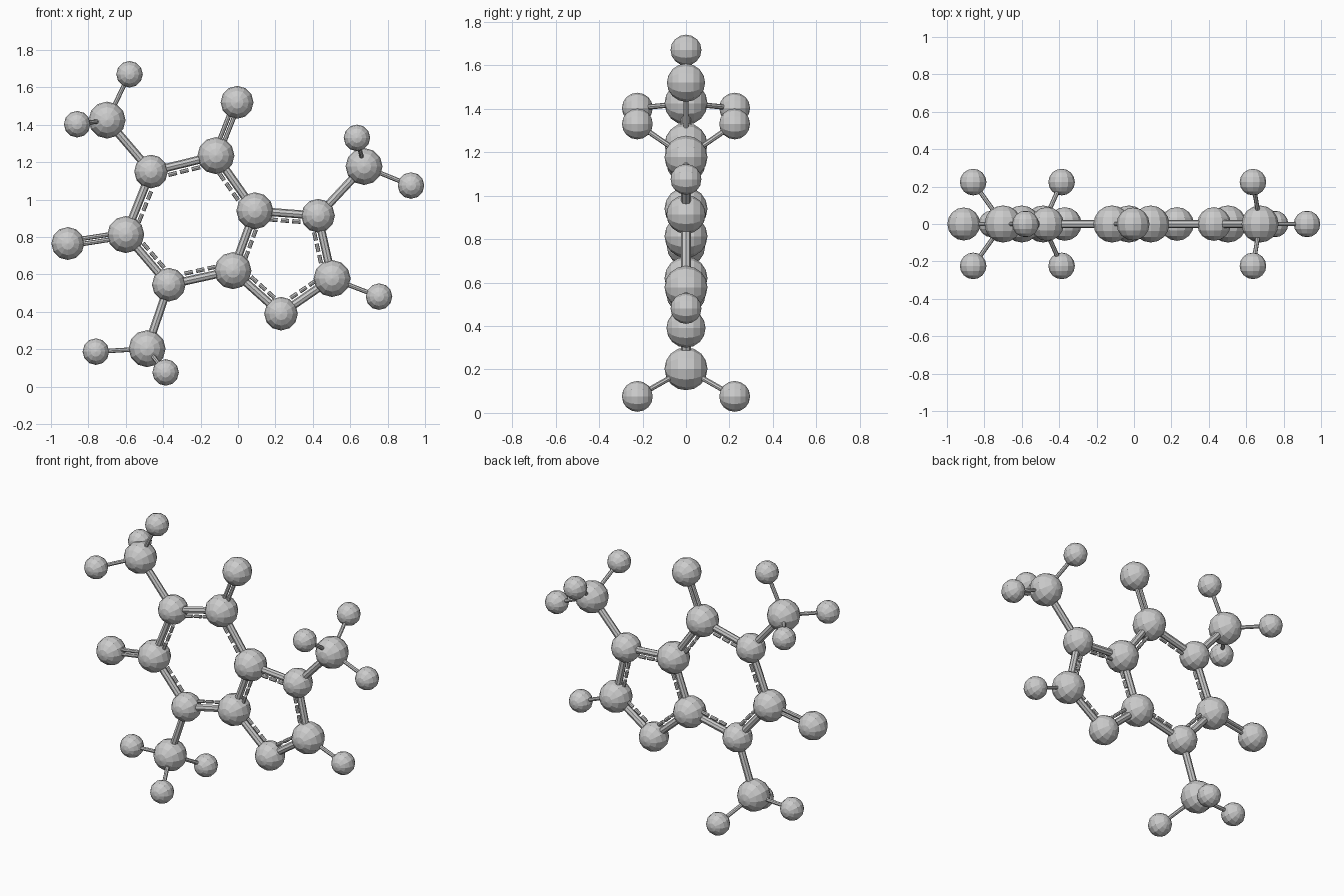
import bpy, math
from mathutils import Vector, Matrix

if "Cube" in bpy.data.objects:
    bpy.data.objects.remove(bpy.data.objects["Cube"])

grey = bpy.data.materials.new("light grey")
grey.diffuse_color = (0.6, 0.6, 0.6, 1)
grey.use_nodes = True
grey.node_tree.nodes["Principled BSDF"].inputs["Base Color"].default_value = grey.diffuse_color

# Atoms: name -> (kind, x, z, y)
RADIUS = {"carbon": 0.099, "nitrogen": 0.09, "oxygen": 0.088, "hydrogen": 0.071}
A = {
    "c_top": ("carbon", -0.118, 1.235, 0), "c_upper": ("carbon", 0.09, 0.94, 0),
    "c_lower": ("carbon", -0.027, 0.62, 0), "c_left": ("carbon", -0.60, 0.813, 0),
    "c_right": ("carbon", 0.503, 0.578, 0),
    "n_top": ("nitrogen", -0.465, 1.15, 0), "n_bottom": ("nitrogen", -0.37, 0.545, 0),
    "n_right": ("nitrogen", 0.428, 0.914, 0), "n_low": ("nitrogen", 0.23, 0.39, 0),
    "o_top": ("oxygen", -0.005, 1.52, 0), "o_left": ("oxygen", -0.91, 0.765, 0),
    "m_top": ("carbon", -0.70, 1.425, 0), "m_right": ("carbon", 0.674, 1.177, 0),
    "m_bottom": ("carbon", -0.486, 0.203, 0),
    "h_top": ("hydrogen", -0.58, 1.67, 0), "h_right": ("hydrogen", 0.925, 1.075, 0),
    "h_bottom": ("hydrogen", -0.76, 0.187, 0), "h_ring": ("hydrogen", 0.754, 0.481, 0),
}
SINGLE = [("n_top", "m_top"), ("n_right", "m_right"), ("n_bottom", "m_bottom")]
THIN = [("m_top", "h_top"), ("m_right", "h_right"), ("m_bottom", "h_bottom"), ("c_right", "h_ring")]

# Paired methyl hydrogens, mirrored front to back
for methyl, x, z in (("m_top", -0.86, 1.403), ("m_right", 0.636, 1.33), ("m_bottom", -0.387, 0.076)):
    for side, y in (("front", -0.224), ("back", 0.224)):
        name = f"h_{methyl}_{side}"
        A[name] = ("hydrogen", x, z, y)
        THIN.append((methyl, name))


def pos(n):
    return Vector((A[n][1], A[n][3], A[n][2]))


def rod(name, p, q, r):
    d = q - p
    bpy.ops.mesh.primitive_cylinder_add(vertices=8, radius=r, depth=d.length, location=(p + q) / 2,
                                        rotation=d.to_track_quat('Z', 'Y').to_euler())
    o = bpy.context.object
    o.name = name
    o.data.materials.append(grey)


# Atom balls, poles along y, flat facets
for n, (kind, x, z, y) in A.items():
    bpy.ops.mesh.primitive_uv_sphere_add(segments=12, ring_count=8, radius=RADIUS[kind],
                                         location=(x, y, z), rotation=(math.pi / 2, 0, 0))
    ball = bpy.context.object
    ball.name = f"{kind}_ball_{n}"
    ball.data.materials.append(grey)

# Plain bonds
for a, b in SINGLE:
    rod("single_bond", pos(a), pos(b), 0.022)
for a, b in THIN:
    rod("hydrogen_bond", pos(a), pos(b), 0.012)

# Double bonds to the oxygens
for a, b in (("c_top", "o_top"), ("c_left", "o_left")):
    d = (pos(b) - pos(a)).normalized()
    off = d.cross(Vector((0, 1, 0))) * 0.014
    for s in (-1, 1):
        rod("double_bond", pos(a) + off * s, pos(b) + off * s, 0.012)

# Ring bonds: solid rod plus a dashed rod on the inside of the ring
rings = [["c_upper", "n_right", "c_right", "n_low", "c_lower"],
         ["c_top", "c_upper", "c_lower", "n_bottom", "c_left", "n_top"]]
done = set()
for ring in rings:
    centre = sum((pos(n) for n in ring), Vector()) / len(ring)
    for i, a in enumerate(ring):
        b = ring[(i + 1) % len(ring)]
        if frozenset((a, b)) in done:
            continue
        done.add(frozenset((a, b)))
        p, q = pos(a), pos(b)
        rod("ring_bond", p, q, 0.022)
        d = q - p
        side = d.normalized().cross(Vector((0, 1, 0)))
        if side.dot(centre - p) < 0:
            side = -side
        off = side * 0.04
        for t in (0.24, 0.42, 0.60):
            rod("dash", p + off + d * t, p + off + d * (t + 0.13), 0.011)
